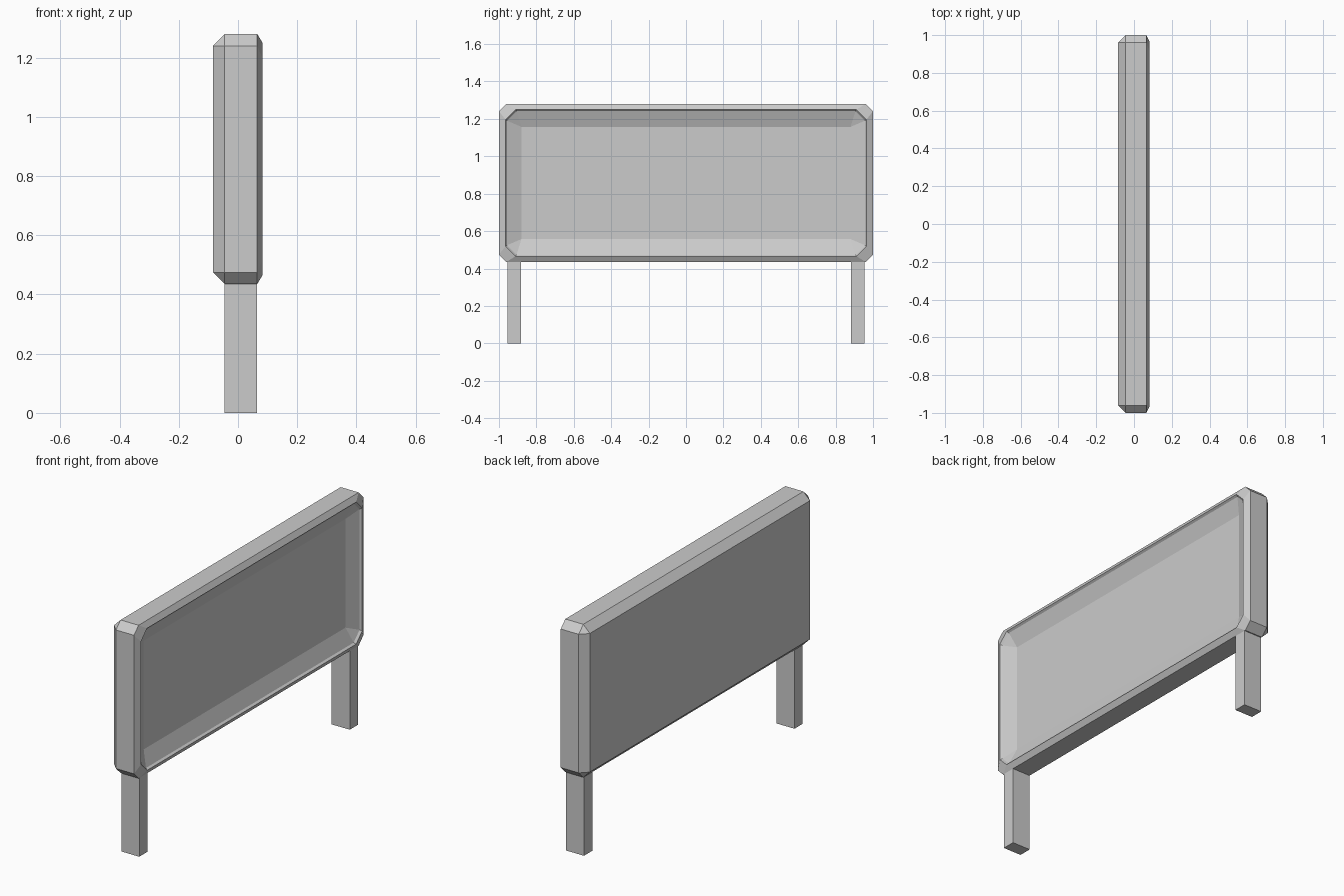
import bpy, bmesh

if "Cube" in bpy.data.objects:
    bpy.data.objects.remove(bpy.data.objects["Cube"])

CENTRE_Z = 0.8575


def ring(bm, x, hy, hz, cut):
    """Rectangle with cut corners, standing in the YZ plane."""
    pts = []
    for sy, sz in ((1, 1), (-1, 1), (-1, -1), (1, -1)):
        pair = [(sy * hy, sz * (hz - cut)), (sy * (hy - cut), sz * hz)]
        pts += pair if sy * sz > 0 else pair[::-1]
    return [bm.verts.new((x, y, CENTRE_Z + z)) for y, z in pts]


def finish(bm, name):
    bmesh.ops.remove_doubles(bm, verts=bm.verts, dist=1e-5)
    bmesh.ops.recalc_face_normals(bm, faces=bm.faces)
    mesh = bpy.data.meshes.new(name)
    bm.to_mesh(mesh)
    bm.free()
    bpy.context.collection.objects.link(bpy.data.objects.new(name, mesh))


# Sign panel: bevelled slab with a shallow dished front
# Each section: x, half width, half height, corner cut
sections = [
    (-0.085, 0.96, 0.3825, 0.0),
    (-0.045, 1.0, 0.4225, 0.04),
    (0.065, 1.0, 0.4225, 0.04),
    (0.083, 0.965, 0.392, 0.053),
    (0.072, 0.957, 0.384, 0.051),
    (0.040, 0.88, 0.30, 0.0),
]
bm = bmesh.new()
rings = [ring(bm, *s) for s in sections]
for a, b in zip(rings, rings[1:]):
    for i in range(8):
        j = (i + 1) % 8
        bm.faces.new((a[i], a[j], b[j], b[i]))
bm.faces.new(rings[0])
bm.faces.new(rings[-1])
finish(bm, "sign_panel")

# Two square-cut legs
for side, name in ((-1, "left_leg"), (1, "right_leg")):
    bm = bmesh.new()
    bmesh.ops.create_cube(bm, size=1)
    bmesh.ops.scale(bm, vec=(0.11, 0.072, 0.436), verts=bm.verts)
    bmesh.ops.translate(bm, vec=(0.01, side * 0.918, 0.218), verts=bm.verts)
    finish(bm, name)
